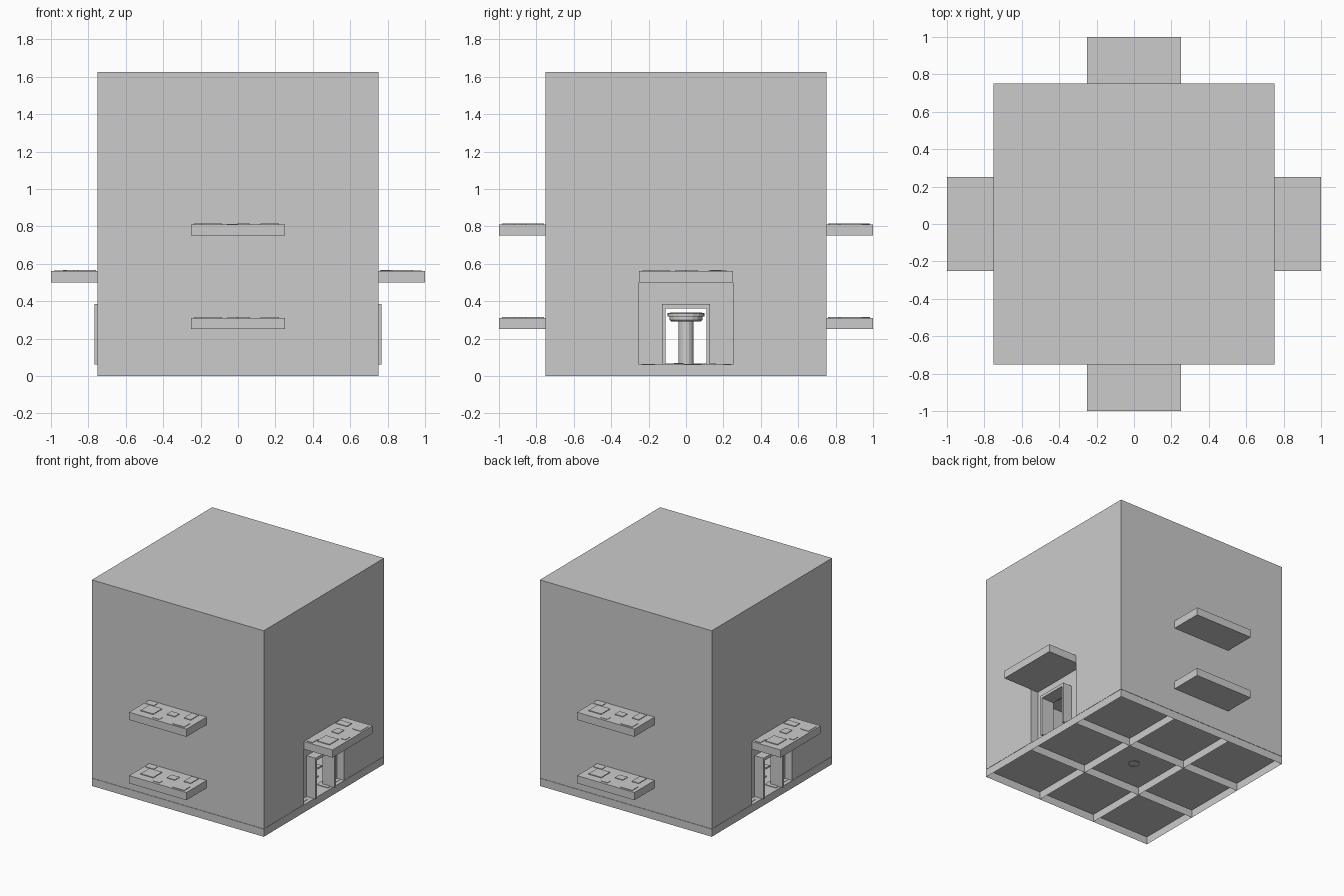
import bpy, bmesh, math
from mathutils import Matrix

if "Cube" in bpy.data.objects:
    bpy.data.objects.remove(bpy.data.objects["Cube"])

S = 0.0625            # slab thickness
TOP = 1.625


def add_box(bm, x0, x1, y0, y1, z0, z1, open_bottom=False):
    m = Matrix.Translation(((x0 + x1) / 2, (y0 + y1) / 2, (z0 + z1) / 2)) @ \
        Matrix.Diagonal((x1 - x0, y1 - y0, z1 - z0, 1))
    vs = bmesh.ops.create_cube(bm, size=1, matrix=m)['verts']
    if open_bottom:
        faces = {f for v in vs for f in v.link_faces}
        bmesh.ops.delete(bm, geom=[min(faces, key=lambda f: f.calc_center_median().z)],
                         context='FACES_ONLY')


def finish(name, bm):
    me = bpy.data.meshes.new(name)
    bm.to_mesh(me)
    bm.free()
    ob = bpy.data.objects.new(name, me)
    bpy.context.collection.objects.link(ob)
    return ob


# raised stone chips on each tile: x, y, width, depth, height
CHIPS = [(-.14, -.13, .11, .11, .006), (.17, -.2, .10, .07, .004),
         (.03, -.10, .07, .06, .005), (.16, -.06, .06, .10, .005),
         (-.03, -.21, .06, .04, .003), (-.20, -.04, .07, .05, .004),
         (-.14, .14, .10, .10, .005), (.04, .17, .05, .05, .010),
         (.18, .12, .10, .08, .005), (-.02, .07, .09, .06, .004),
         (.19, .22, .06, .04, .003), (-.21, .21, .05, .05, .006)]


def tile(name, x, y, z, angle=0, open_bottom=False):
    bm = bmesh.new()
    add_box(bm, -.25, .25, -.25, .25, 0, S - .002, open_bottom)
    for cx, cy, w, d, h in CHIPS:
        add_box(bm, cx - w / 2, cx + w / 2, cy - d / 2, cy + d / 2, S - .002, S - .002 + h, True)
    ob = finish(name, bm)
    ob.location = (x, y, z)
    ob.rotation_euler.z = angle
    return ob


# floor: 3 x 3 tiles, hollow underneath
for i in range(3):
    for j in range(3):
        tile(f"floor_tile_{i}{j}", (i - 1) * .5, (j - 1) * .5, 0,
             ((i + 2 * j) % 4) * math.pi / 2, True)

# ledges crossing the walls: two at front and back, one above each door
for k, zs in enumerate([(.25, .75), (.5,), (.25, .75), (.5,)]):
    a = k * math.pi / 2
    for z in zs:
        tile(f"ledge_{k}_{int(z * 100)}", .75 * math.sin(a), -.75 * math.cos(a), z, a)

# room shell, hollowed and cut for the door recesses
bm = bmesh.new()
add_box(bm, -.75, .75, -.75, .75, S, TOP)
room = finish("room_walls", bm)
for name, dims in (("room_cutter", (-.6875, .6875, -.6875, .6875, -.1, TOP - S)),
                   ("door_cutter", (-1, 1, -.25, .25, -.1, .53))):
    bm = bmesh.new()
    add_box(bm, *dims)
    cutter = finish(name, bm)
    cutter.hide_render = True
    cutter.hide_viewport = True
    mod = room.modifiers.new(name, 'BOOLEAN')
    mod.operation = 'DIFFERENCE'
    mod.solver = 'EXACT'
    mod.object = cutter


def arch(bm, s, xa, xb, inner, outer, ztop_in, ztop_out):
    x0, x1 = sorted((s * xa, s * xb))
    add_box(bm, x0, x1, -outer, -inner, S, ztop_out)
    add_box(bm, x0, x1, inner, outer, S, ztop_out)
    add_box(bm, x0, x1, -inner, inner, ztop_in, ztop_out)


# recessed door wall and projecting frame on both sides
for s, side in ((-1, "left"), (1, "right")):
    bm = bmesh.new()
    arch(bm, s, .672, .6875, .118, .25, .37, .53)
    finish(f"door_wall_{side}", bm)
    bm = bmesh.new()
    arch(bm, s, .66, .766, .11, .127, .362, .385)
    finish(f"door_frame_{side}", bm)

# pedestal in the middle of the room
PROFILE = [(.04, .055), (.04, .29), (.078, .29), (.088, .30), (.088, .318),
           (.10, .318), (.10, .335), (.085, .338), (0, .338)]
bm = bmesh.new()
pts = [bm.verts.new((r, 0, z)) for r, z in PROFILE]
edges = [bm.edges.new(p) for p in zip(pts, pts[1:])]
bmesh.ops.spin(bm, geom=pts + edges, cent=(0, 0, 0), axis=(0, 0, 1),
               angle=math.tau, steps=16)
bmesh.ops.remove_doubles(bm, verts=bm.verts, dist=1e-4)
bmesh.ops.recalc_face_normals(bm, faces=bm.faces)
finish("pedestal", bm)
